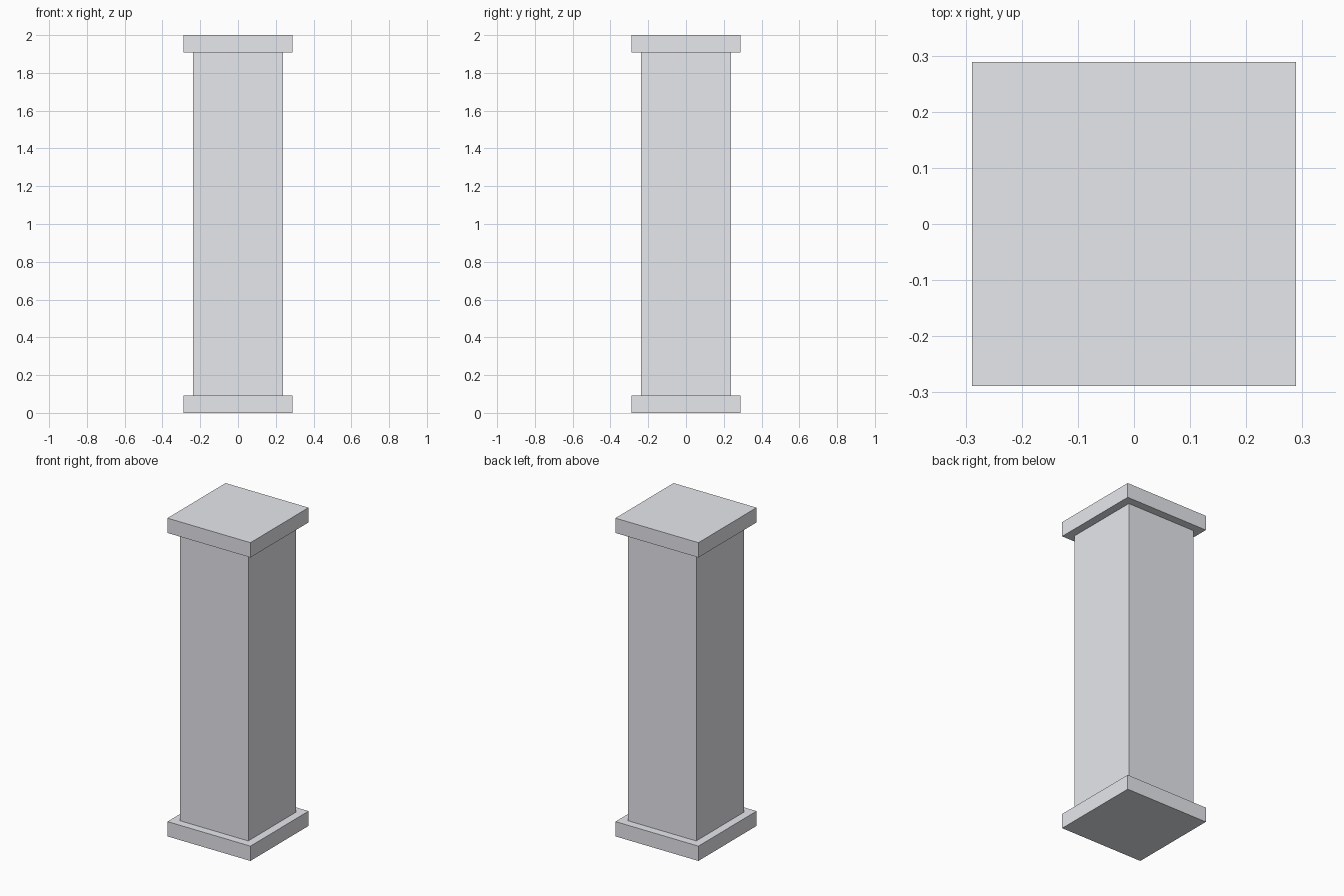
import bpy

if "Cube" in bpy.data.objects:
    bpy.data.objects.remove(bpy.data.objects["Cube"])

HEIGHT = 2.0
SLAB = 0.093          # thickness of base and cap
SLAB_WIDTH = 0.577
SHAFT_WIDTH = 0.476

# Pale cool stone shared by all parts
stone = bpy.data.materials.new("pale_stone")
stone.diffuse_color = (0.8, 0.81, 0.85, 1)
stone.use_nodes = True
stone.node_tree.nodes["Principled BSDF"].inputs["Base Color"].default_value = stone.diffuse_color


def block(name, width, z0, z1):
    """Square block centred on the z axis, from z0 to z1."""
    bpy.ops.mesh.primitive_cube_add(size=1, location=(0, 0, (z0 + z1) / 2))
    ob = bpy.context.object
    ob.name = name
    ob.scale = (width, width, z1 - z0)
    bpy.ops.object.transform_apply(location=False, rotation=False, scale=True)
    ob.data.materials.append(stone)
    return ob


# Base slab, square shaft and matching cap slab
block("base_slab", SLAB_WIDTH, 0, SLAB)
block("shaft", SHAFT_WIDTH, SLAB, HEIGHT - SLAB)
block("cap_slab", SLAB_WIDTH, HEIGHT - SLAB, HEIGHT)
